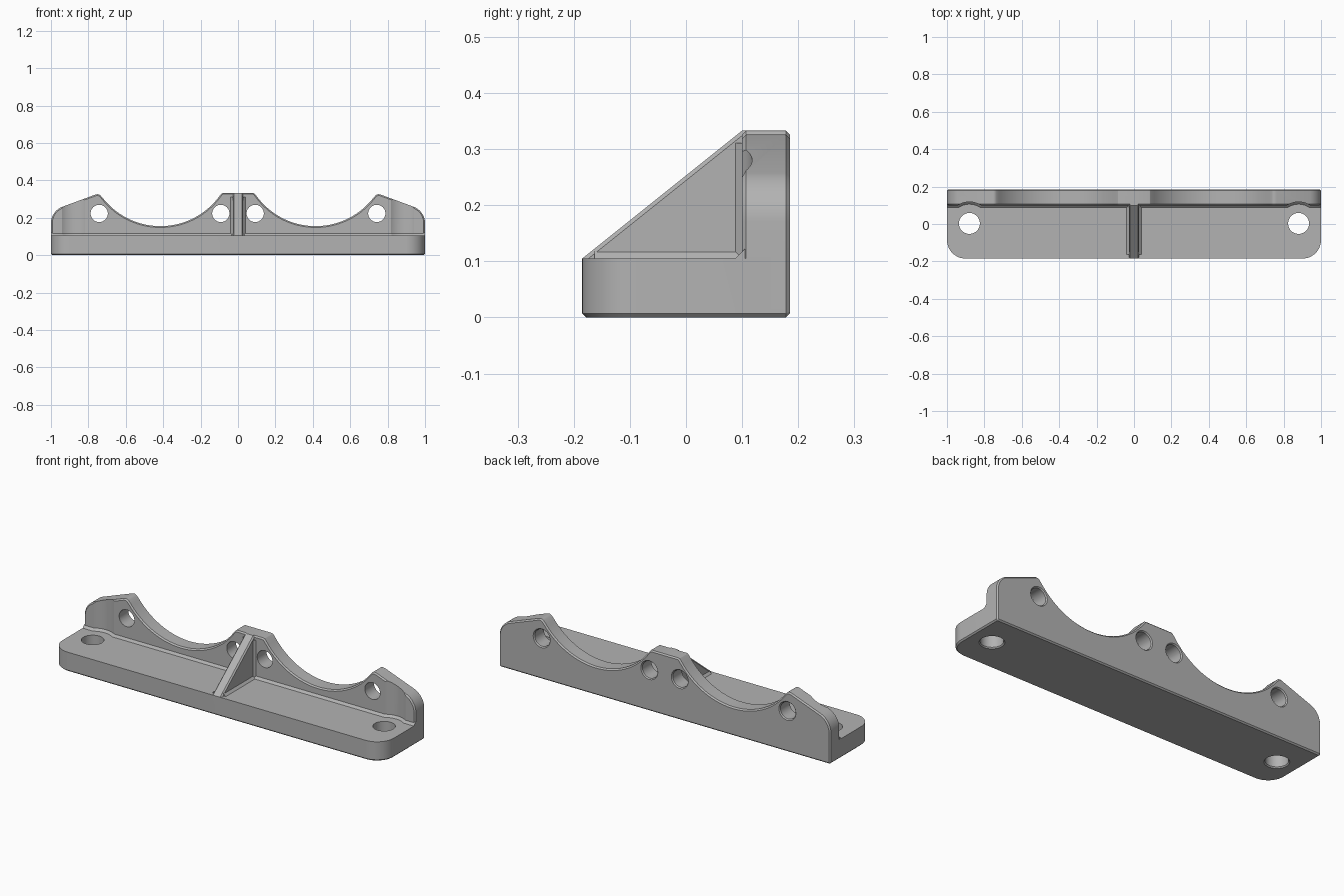
import bpy, bmesh, math
from mathutils import Vector

if "Cube" in bpy.data.objects:
    bpy.data.objects.remove(bpy.data.objects["Cube"])

C = 0.007           # edge chamfer
FILLET = 0.012      # inside corner strips
BASE_H, WALL_Y, BACK_Y = 0.105, 0.1, 0.185

grey = bpy.data.materials.new("plain grey")
grey.diffuse_color = (0.45, 0.45, 0.45, 1)
grey.use_nodes = True
grey.node_tree.nodes["Principled BSDF"].inputs["Base Color"].default_value = grey.diffuse_color


def loft(name, rings):
    """Closed solid through rings of equal point count."""
    bm = bmesh.new()
    rows = [[bm.verts.new(p) for p in ring] for ring in rings]
    n = len(rows[0])
    bm.faces.new(rows[0])
    bm.faces.new(rows[-1])
    for a, b in zip(rows, rows[1:]):
        for i in range(n):
            j = (i + 1) % n
            bm.faces.new((a[i], a[j], b[j], b[i]))
    bmesh.ops.recalc_face_normals(bm, faces=bm.faces)
    me = bpy.data.meshes.new(name)
    bm.to_mesh(me)
    bm.free()
    me.materials.append(grey)
    ob = bpy.data.objects.new(name, me)
    bpy.context.collection.objects.link(ob)
    return ob


def arc(cx, cy, r, a0, a1, n):
    return [(cx + r * math.cos(math.radians(a0 + (a1 - a0) * i / n)),
             cy + r * math.sin(math.radians(a0 + (a1 - a0) * i / n)))
            for i in range(n + 1)]


def lathe(name, origin, axis, stations):
    """Round cutter: stations are (distance along axis, radius)."""
    o = Vector(origin)
    u, v = (Vector((1, 0, 0)), Vector((0, 0, 1))) if axis == 'Y' else \
           (Vector((1, 0, 0)), Vector((0, 1, 0)))
    w = Vector((0, 1, 0)) if axis == 'Y' else Vector((0, 0, 1))
    return loft(name, [[o + w * d + u * x + v * y
                        for x, y in arc(0, 0, r, 0, 352.5, 47)]
                       for d, r in stations])


def corner_strip(name, start, end, a, b):
    """Sloped strip in an inside corner; a and b point out of the corner."""
    s, e, a, b = FILLET, 0.005, Vector(a), Vector(b)
    tri = [a * -e + b * (s + e), a * (s + e) - b * e, a * -e - b * e]
    return loft(name, [[Vector(p) + t for t in tri] for p in (start, end)])


def combine(target, other, op):
    mod = target.modifiers.new(op, 'BOOLEAN')
    mod.operation, mod.solver, mod.object = op, 'EXACT', other
    bpy.context.view_layer.objects.active = target
    bpy.ops.object.modifier_apply(modifier=mod.name)
    bpy.data.objects.remove(other)


# Base plate with rounded front corners and chamfered underside
def footprint(c, z):
    r = 0.1 - c
    pts = [(-1 + c, 0.15)] + arc(-0.9, -0.085, r, 180, 270, 12) \
        + arc(0.9, -0.085, r, 270, 360, 12) + [(1 - c, 0.15)]
    return [(x, y, z) for x, y in pts]


bracket = loft("bracket", [footprint(C, 0), footprint(0, C), footprint(0, BASE_H)])

# Back wall outline: two round saddles between three crests
a0 = math.degrees(math.atan2(-0.24, -0.307))
half = [(0.078, 0.333), (0.086, 0.331), (0.093, 0.324)]
half += arc(0.415, 0.545, 0.39, a0, -180 - a0, 40)
half += [(0.735, 0.319), (0.742, 0.324), (0.75, 0.326), (0.762, 0.324)]
half += arc(0.905, 0.17, 0.095, 66, 0, 12)
half += [(1, C), (1 - C, 0)]
outline = half + [(-x, z) for x, z in reversed(half)]
wall = loft("back_wall", [[(x, y, z) for x, z in outline] for y in (WALL_Y, BACK_Y)])
bm = bmesh.new()
bm.from_mesh(wall.data)
rims = [e for e in bm.edges if abs(e.verts[0].co.y - e.verts[1].co.y) < 1e-5]
bmesh.ops.bevel(bm, geom=rims, offset=C, segments=1, affect='EDGES')
bm.to_mesh(wall.data)
bm.free()
combine(bracket, wall, 'UNION')

# Triangular centre gusset with chamfered sloping edge
def gusset_ring(x, drop):
    pts = [(-0.185 + drop * 1.25, BASE_H), (0.1, 0.333 - drop), (0.12, 0.333 - drop),
           (0.12, 0.09), (-0.165 + drop, 0.09)]
    return [(x, y, z) for y, z in pts]


gusset = loft("gusset", [gusset_ring(-0.028, 0.009), gusset_ring(-0.021, 0),
                         gusset_ring(0.021, 0), gusset_ring(0.028, 0.009)])
combine(bracket, gusset, 'UNION')

# Sloped strips in the inside corners
strips = [corner_strip("wall_strip", (-1, WALL_Y, BASE_H), (1, WALL_Y, BASE_H),
                       (0, -1, 0), (0, 0, 1))]
for s in (-1, 1):
    x = s * 0.028
    strips.append(corner_strip("gusset_foot_strip", (x, -0.163, BASE_H), (x, 0.11, BASE_H),
                               (s, 0, 0), (0, 0, 1)))
    strips.append(corner_strip("gusset_wall_strip", (x, WALL_Y, 0.1), (x, WALL_Y, 0.311),
                               (s, 0, 0), (0, -1, 0)))
for strip in strips:
    combine(bracket, strip, 'UNION')

# Fastener clearance recesses and holes
for s in (-1, 1):
    recess = lathe("recess_cutter", (s * 0.88, 0.003, BASE_H), 'Z',
                   [(0, 0.103), (FILLET, 0.115), (0.3, 0.115)])
    combine(bracket, recess, 'DIFFERENCE')
    hole = lathe("base_hole_cutter", (s * 0.88, 0.003, 0), 'Z',
                 [(-0.01, 0.07), (0.006, 0.056), (0.3, 0.056)])
    combine(bracket, hole, 'DIFFERENCE')
    for x in (0.092, 0.742):
        hole = lathe("wall_hole_cutter", (s * x, 0, 0.223), 'Y',
                     [(0.05, 0.046), (BACK_Y - 0.006, 0.046), (BACK_Y + 0.01, 0.06)])
        combine(bracket, hole, 'DIFFERENCE')

bpy.ops.object.select_all(action='DESELECT')
bracket.select_set(True)
bpy.context.view_layer.objects.active = bracket
bpy.ops.object.shade_smooth_by_angle(angle=math.radians(25))
